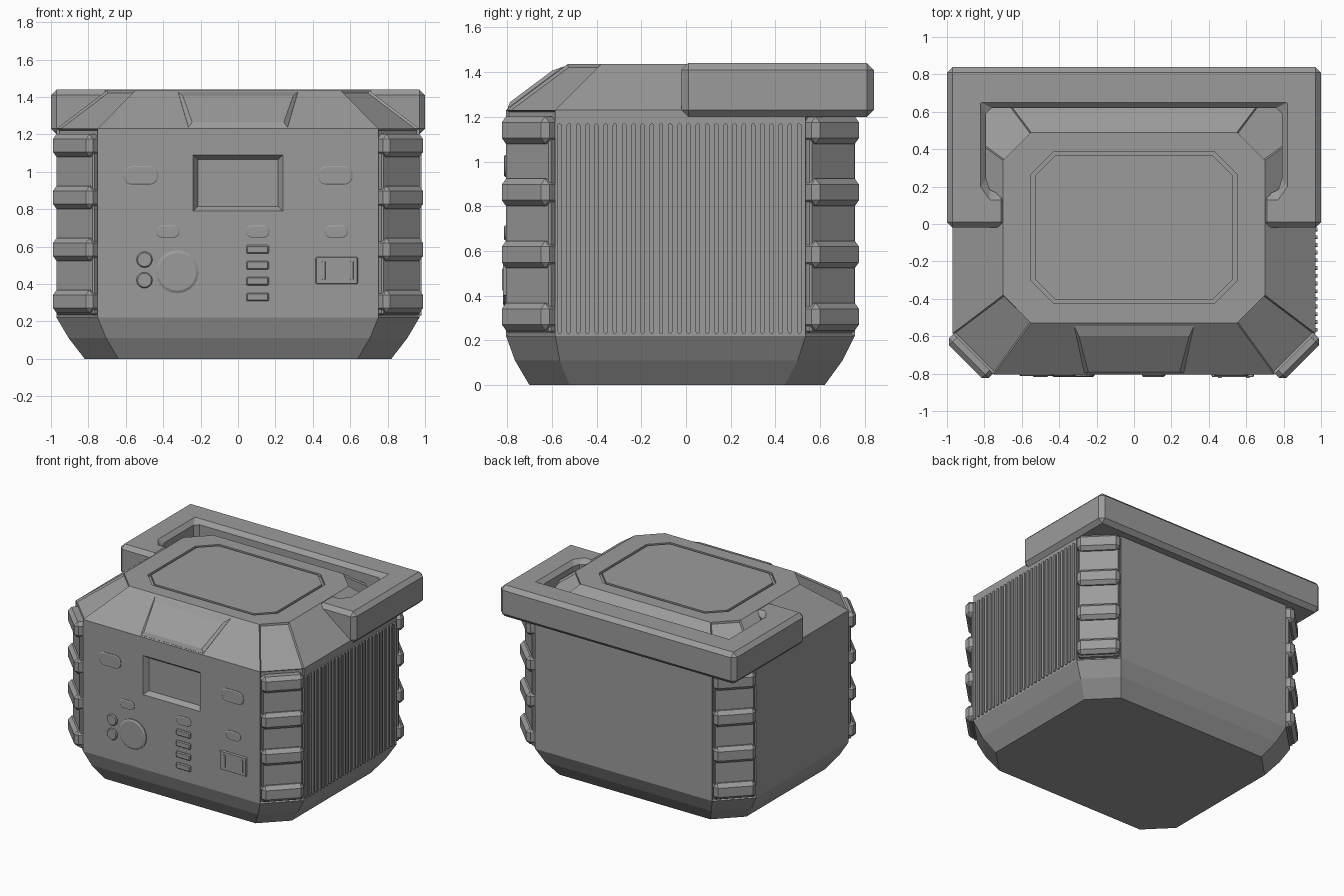
import bpy, bmesh, math
from mathutils import Vector, Matrix

cube = bpy.data.objects.get("Cube")
if cube:
    bpy.data.objects.remove(cube)

grey = bpy.data.materials.new("mid_grey")
grey.use_nodes = True
grey.diffuse_color = (0.33, 0.33, 0.33, 1)
grey.node_tree.nodes["Principled BSDF"].inputs["Base Color"].default_value = (0.33, 0.33, 0.33, 1)


def make(name, bm, bevel=0):
    bmesh.ops.recalc_face_normals(bm, faces=bm.faces)
    me = bpy.data.meshes.new(name)
    bm.to_mesh(me)
    bm.free()
    me.materials.append(grey)
    ob = bpy.data.objects.new(name, me)
    bpy.context.collection.objects.link(ob)
    if bevel:
        mod = ob.modifiers.new("bevel", "BEVEL")
        mod.width, mod.segments, mod.limit_method = bevel, 1, "ANGLE"
    return ob


def loft(rings):
    """Closed solid through rings of equal point count."""
    bm = bmesh.new()
    rows = [[bm.verts.new(p) for p in ring] for ring in rings]
    n = len(rows[0])
    for a, b in zip(rows, rows[1:]):
        for i in range(n):
            bm.faces.new((a[i], a[(i + 1) % n], b[(i + 1) % n], b[i]))
    bm.faces.new(rows[0][::-1])
    bm.faces.new(rows[-1])
    return bm


def octagon(hx, y0, y1, c, z):
    pts = [(hx - c, y0), (hx, y0 + c), (hx, y1 - c), (hx - c, y1),
           (c - hx, y1), (-hx, y1 - c), (-hx, y0 + c), (c - hx, y0)]
    return [(x, y, z) for x, y in pts]


def rect(hx, hz, y, cx=0, cz=0):
    return [(cx + sx * hx, y, cz + sz * hz) for sx, sz in ((-1, -1), (1, -1), (1, 1), (-1, 1))]


def pill(cx, cz, w, h, y, r, steps=5):
    """Rounded rectangle outline on the front plane."""
    pts = []
    for k, (sx, sz) in enumerate(((1, 1), (-1, 1), (-1, -1), (1, -1))):
        for i in range(steps + 1):
            a = math.pi / 2 * (k + i / steps)
            pts.append((cx + sx * (w / 2 - r) + r * math.cos(a), y,
                        cz + sz * (h / 2 - r) + r * math.sin(a)))
    return pts


def cut(target, bm):
    cutter = make("cutter", bm)
    cutter.hide_render = True
    cutter.hide_set(True)
    cutter.display_type = "WIRE"
    mod = target.modifiers.new("cut", "BOOLEAN")
    mod.object, mod.operation, mod.solver = cutter, "DIFFERENCE", "EXACT"


FRONT = -0.805

# Main case: tapered foot, straight walls, sloped shoulders
bm = loft([octagon(0.82, -0.70, 0.62, 0.18, 0), octagon(0.905, -0.765, 0.70, 0.2, 0.11),
           octagon(0.97, FRONT, 0.755, 0.22, 0.22), octagon(0.97, FRONT, 0.755, 0.22, 1.23),
           octagon(0.70, -0.53, 0.49, 0.15, 1.435)])
bmesh.ops.recalc_face_normals(bm, faces=bm.faces)
corners = [f for f in bm.faces if abs(f.normal.x) > 0.3 and abs(f.normal.y) > 0.3
           and f.calc_center_median().z > 0.3]
bmesh.ops.inset_individual(bm, faces=corners, thickness=0.012, depth=-0.012)
body = make("case", bm)

# Screen recess with sloped walls, and groove around the lid panel
cut(body, loft([rect(0.215, 0.125, FRONT + 0.035, 0, 0.94), rect(0.24, 0.15, FRONT, 0, 0.94),
                rect(0.24, 0.15, FRONT - 0.05, 0, 0.94)]))
cut(body, loft([octagon(0.55, -0.425, 0.388, 0.12, z) for z in (1.415, 1.5)]))
make("lid_panel", loft([octagon(0.53, -0.405, 0.368, 0.11, z) for z in (1.40, 1.435)]))

# Raised trapezoid latch on the front shoulder
slope = Vector((0, 0.275, 0.205)).normalized()
out = Vector((0, -slope.z, slope.y))
base = Vector((0, FRONT, 1.23))


def latch_ring(top, bottom, low, high, lift):
    return [base + Vector((x, 0, 0)) + slope * s + out * lift
            for x, s in ((-bottom, low), (bottom, low), (top, high), (-top, high))]


make("front_latch", loft([latch_ring(0.32, 0.265, 0.01, 0.325, -0.02),
                          latch_ring(0.32, 0.265, 0.01, 0.325, 0.002),
                          latch_ring(0.295, 0.245, 0.035, 0.27, 0.018)]))

# Corner guards, each a backing strip with four bevelled bumpers
for sx in (1, -1):
    for sy, cy, label in ((-1, -0.695, "front"), (1, 0.645, "back")):
        side = "left" if sx > 0 else "right"
        turn = Matrix.Translation((sx * 0.86, cy, 0)) @ Matrix.Rotation(math.atan2(sy, sx), 4, "Z")

        def block(name, depth, width, z0, z1, bevel):
            b = bmesh.new()
            bmesh.ops.create_cube(b, size=1)
            bmesh.ops.scale(b, vec=(depth + 0.04, width, z1 - z0), verts=b.verts)
            bmesh.ops.translate(b, vec=((depth - 0.04) / 2, 0, (z0 + z1) / 2), verts=b.verts)
            bmesh.ops.transform(b, matrix=turn, verts=b.verts)
            make(name, b, bevel)

        block(f"{label}_{side}_guard_strip", 0.02, 0.285, 0.235, 1.19, 0.008)
        for i in range(4):
            z = 0.245 + i * 0.278
            block(f"{label}_{side}_bumper", 0.058, 0.30, z, z + 0.122, 0.026)

# Cooling ribs on the left wall
for i in range(27):
    y = -0.565 + i * 0.0412
    ring = pill(y, 0.70, 0.02, 0.94, 0, 0.0099, 3)
    make("cooling_rib", loft([[(x, p[0], p[2]) for p in ring] for x in (0.96, 0.981)]))


# Front controls
def control(name, cx, cz, w, h, r, lift, taper=0.006):
    make(name, loft([pill(cx, cz, w, h, FRONT + 0.02, r),
                     pill(cx, cz, w, h, FRONT - lift * 0.5, r),
                     pill(cx, cz, w - 2 * taper, h - 2 * taper, FRONT - lift, r - taper)]))


for x in (-0.52, 0.52):
    control("large_button", x, 0.98, 0.185, 0.10, 0.045, 0.008)
for x in (-0.375, 0.105, 0.525):
    control("small_button", x, 0.68, 0.125, 0.068, 0.032, 0.008)
control("round_socket", -0.325, 0.465, 0.23, 0.23, 0.114, 0.014, 0.014)
for z in (0.53, 0.42):
    control("round_port", -0.5, z, 0.085, 0.085, 0.042, 0.014)
for i in range(4):
    control("slot_port", 0.105, 0.585 - i * 0.085, 0.12, 0.045, 0.008, 0.014)
control("outlet_plate", 0.528, 0.472, 0.225, 0.145, 0.008, 0.014, 0.004)
for x in (0.458, 0.608):
    control("outlet_blade", x, 0.472, 0.022, 0.10, 0.006, 0.019, 0.003)

# Carry handle: U-shaped bar with inward hinge tabs
half = [(1.0, 0.84), (1.0, -0.02), (0.68, -0.02), (0.68, 0.16), (0.755, 0.16), (0.79, 0.21), (0.79, 0.62)]
outline = half + [(-x, y) for x, y in reversed(half)]
make("carry_handle", loft([[(x, y, z) for x, y in outline] for z in (1.20, 1.44)]), 0.046)
